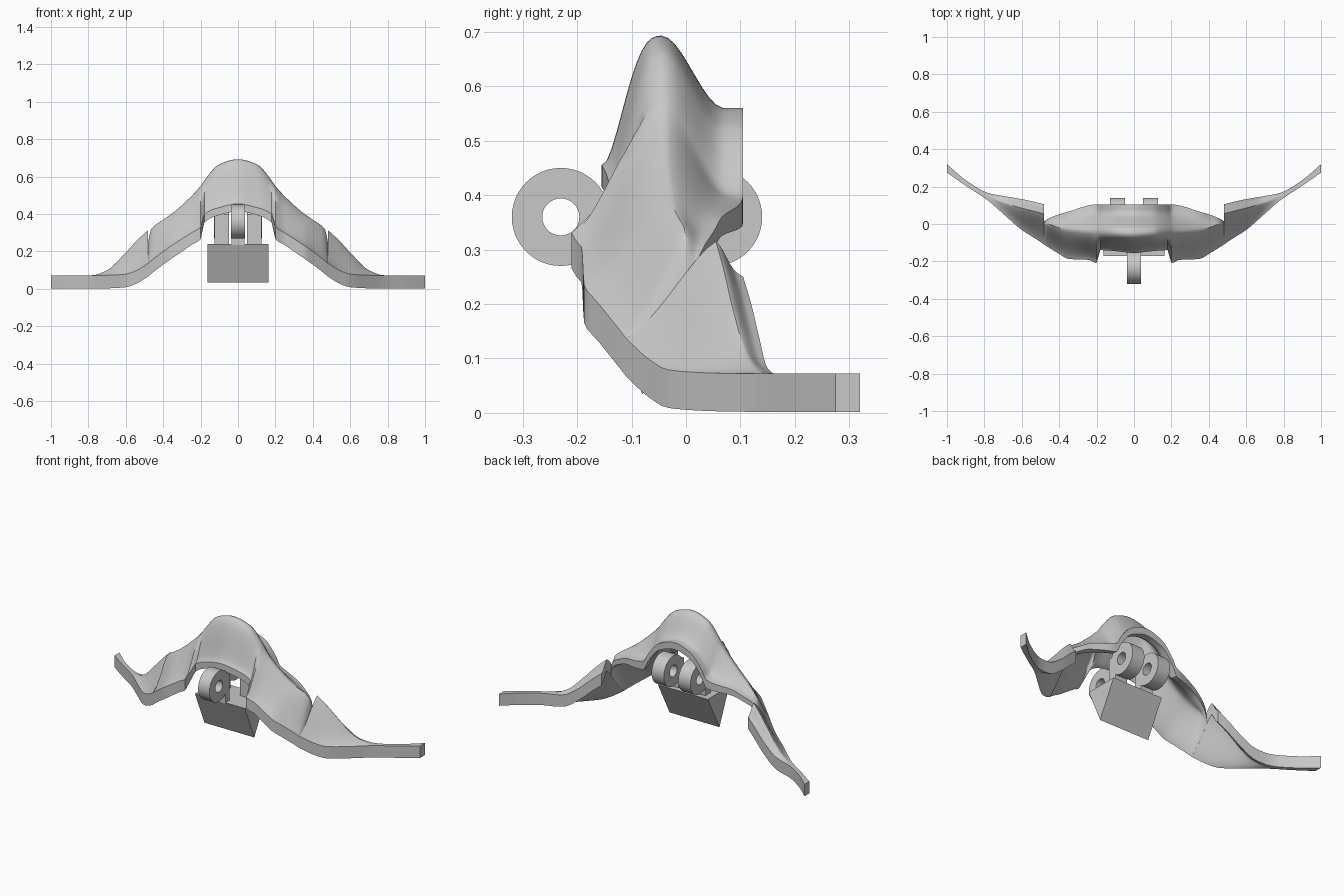
import bpy, bmesh, math

cube = bpy.data.objects.get("Cube")
if cube:
    bpy.data.objects.remove(cube, do_unlink=True)

grey = bpy.data.materials.new("light grey")
grey.use_nodes = True
COLOUR = (0.58, 0.58, 0.58, 1)
grey.diffuse_color = COLOUR
grey.node_tree.nodes["Principled BSDF"].inputs["Base Color"].default_value = COLOUR


def finish(name, bm, mirror=False, smooth=True):
    bmesh.ops.recalc_face_normals(bm, faces=bm.faces)
    mesh = bpy.data.meshes.new(name)
    bm.to_mesh(mesh)
    bm.free()
    mesh.materials.append(grey)
    ob = bpy.data.objects.new(name, mesh)
    bpy.context.collection.objects.link(ob)
    if smooth:
        bpy.ops.object.select_all(action="DESELECT")
        ob.select_set(True)
        bpy.context.view_layer.objects.active = ob
        bpy.ops.object.shade_smooth_by_angle(angle=math.radians(40))
    if mirror:
        ob.modifiers.new("Mirror", "MIRROR").use_axis[0] = True
    return ob


def slopes(xs, vs):
    """Slopes that never overshoot the given values."""
    d = [(b - a) / (q - p) for a, b, p, q in zip(vs, vs[1:], xs, xs[1:])]
    mid = [2 * a * b / (a + b) if a * b > 0 else 0 for a, b in zip(d, d[1:])]
    return [0 if xs[0] == 0 else d[0]] + mid + [d[-1]]


def resample(rows, step):
    """Smoothly fill in stations between the given rows."""
    xs = [r[0] for r in rows]
    cols = list(zip(*rows))[1:]
    tangents = [slopes(xs, c) for c in cols]
    out = []
    for i in range(len(xs) - 1):
        h = xs[i + 1] - xs[i]
        n = max(2, round(h / step))
        for k in range(n + (i == len(xs) - 2)):
            t = k / n
            s = t * t * (3 - 2 * t)
            row = [xs[i] + t * h]
            for c, m in zip(cols, tangents):
                row.append(c[i] * (1 - s) + c[i + 1] * s
                           + h * t * (1 - t) * ((1 - t) * m[i] - t * m[i + 1]))
            out.append(row)
    return out


def drop(u, front, rnd):
    """Share of the fall from the ridge at distance u towards an edge."""
    w = u ** (.4 + rnd) if front else min(1, 1.3 * u)
    return u + rnd * (w * w * (3 - 2 * w) - u)


def shell(name, rows, cap_start):
    """Rows: x, front y z, ridge y z, back y z, roundness, front and back thickness."""
    bm = bmesh.new()
    n = 12
    loops = []
    for x, fy, fz, ry, rz, by, bz, rnd, thick, thin in resample(rows, 0.02):
        top, under = [], []
        for k in range(-n, n + 1):
            u = abs(k) / n
            ey, ez = (fy, fz) if k < 0 else (by, bz)
            y, z = ry + (ey - ry) * u, rz + (ez - rz) * drop(u, k < 0, rnd)
            top.append((x, y, z))
            under.append((x, y, z - thick - (thin - thick) * max(0, k) / n))
        loops.append([bm.verts.new(p) for p in top + under[::-1]])
    size = len(loops[0])
    for a, b in zip(loops, loops[1:]):
        for k in range(size):
            j = (k + 1) % size
            bm.faces.new((a[k], a[j], b[j], b[k]))
    for loop in ([loops[0]] if cap_start else []) + [loops[-1]]:
        for k in range(2 * n):
            bm.faces.new((loop[k], loop[k + 1], loop[size - 2 - k], loop[size - 1 - k]))
    return finish(name, bm, mirror=True)


# Domed middle with the arched front opening and flared back lip
shell("centre_shell", [
    (0, -.155, .455, -.045, .693, .105, .56, 1, .04, .04),
    (.1, -.145, .435, -.042, .667, .105, .53, 1, .04, .04),
    (.18, -.14, .4, -.04, .58, .105, .44, .9, .045, .045),
    (.2, -.21, .33, -.04, .55, .105, .4, .8, .065, .05),
    (.24, -.192, .305, -.04, .505, .1, .385, .7, .065, .045),
    (.35, -.187, .235, -.03, .405, .066, .36, .6, .07, .035),
    (.4, -.16, .2, -.02, .37, .052, .335, .6, .07, .03),
    (.465, -.12, .15, .0, .32, .025, .29, .5, .07, .03),
    (.48, -.11, .137, .0, .25, .015, .24, .4, .07, .03),
], False)

# Outer wing flowing into the flat curved tip
shell("side_wing", [
    (.48, -.11, .137, .055, .315, .105, .25, .5, .07, .07),
    (.54, -.07, .1, .07, .26, .12, .2, .5, .07, .07),
    (.6, -.032, .079, .085, .195, .133, .145, .5, .07, .07),
    (.7, .055, .073, .115, .1, .15, .082, .5, .07, .07),
    (.78, .125, .072, .145, .073, .166, .072, 0, .07, .07),
    (.9, .205, .072, .22, .072, .235, .072, 0, .07, .07),
    (1, .275, .072, .297, .072, .32, .072, 0, .07, .07),
], True)

# Wedge block below the hinge
bm = bmesh.new()
ends = [[bm.verts.new((x, y, z)) for y, z in ((-.17, .24), (.03, .24), (-.08, .034))]
        for x in (-.163, .163)]
for k in range(3):
    j = (k + 1) % 3
    bm.faces.new((ends[0][k], ends[0][j], ends[1][j], ends[1][k]))
for end in ends:
    bm.faces.new(end)
finish("wedge_block", bm, smooth=False)


def hinge_lug(name, x0, x1, cy, neck_y0, neck_y1):
    """Round eye with a hole along x, on a short neck."""
    bm = bmesh.new()
    n = 48
    rings = [[bm.verts.new((x, cy + r * math.cos(math.tau * k / n),
                            .36 + r * math.sin(math.tau * k / n))) for k in range(n)]
             for x, r in ((x0, .09), (x1, .09), (x1, .034), (x0, .034))]
    for i in range(4):
        a, b = rings[i], rings[(i + 1) % 4]
        for k in range(n):
            j = (k + 1) % n
            bm.faces.new((a[k], a[j], b[j], b[k]))
    neck = bmesh.ops.create_cube(bm, size=1)["verts"]
    inset = .001
    for v in neck:
        v.co.x = x1 - inset if v.co.x > 0 else x0 + inset
        v.co.y = neck_y1 if v.co.y > 0 else neck_y0
        v.co.z = .4 if v.co.z > 0 else .235
    finish(name, bm)


hinge_lug("front_hinge_lug", -.037, .037, -.23, -.17, -.13)
for side, lo in (("left", .047), ("right", -.127)):
    hinge_lug(side + "_back_hinge_lug", lo, lo + .08, .05, -.05, .0)
